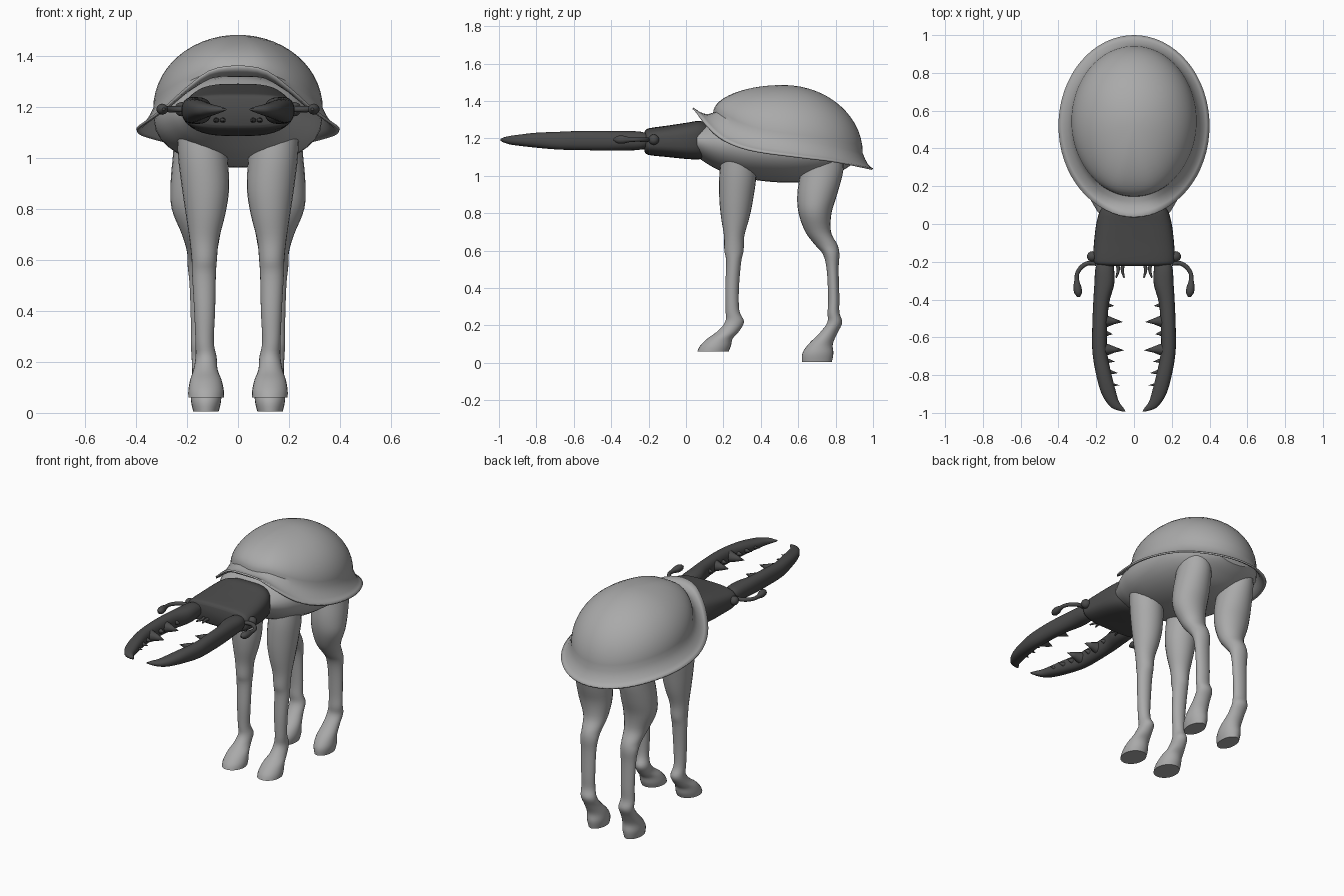
import bpy, bmesh, math
from mathutils import Vector

cube = bpy.data.objects.get("Cube")
if cube:
    bpy.data.objects.remove(cube)


def material(name, value):
    m = bpy.data.materials.new(name)
    m.use_nodes = True
    colour = (value, value, value, 1)
    m.diffuse_color = colour
    m.node_tree.nodes["Principled BSDF"].inputs["Base Color"].default_value = colour
    return m


GREY = material("mid grey", 0.4)
DARK = material("charcoal", 0.07)


def finish(name, bm, mat, angle=45):
    """Turn a bmesh into a smooth-shaded object."""
    bmesh.ops.recalc_face_normals(bm, faces=bm.faces)
    mesh = bpy.data.meshes.new(name)
    bm.to_mesh(mesh)
    bm.free()
    mesh.materials.append(mat)
    ob = bpy.data.objects.new(name, mesh)
    bpy.context.collection.objects.link(ob)
    bpy.ops.object.select_all(action="DESELECT")
    ob.select_set(True)
    bpy.context.view_layer.objects.active = ob
    bpy.ops.object.shade_smooth_by_angle(angle=math.radians(angle))
    return ob


def smooth(rows, steps=4):
    """Catmull-Rom interpolation between rows of numbers."""
    pts = [Vector(r) for r in rows]
    out = []
    for i in range(len(pts) - 1):
        p0, p1, p2 = pts[max(i - 1, 0)], pts[i], pts[i + 1]
        p3 = pts[min(i + 2, len(pts) - 1)]
        m1, m2 = (p2 - p0) / 2, (p3 - p1) / 2
        for k in range(steps):
            t = k / steps
            out.append(p1 * (2*t**3 - 3*t*t + 1) + m1 * (t**3 - 2*t*t + t)
                       + p2 * (3*t*t - 2*t**3) + m2 * (t**3 - t*t))
    return out + [pts[-1]]


def bridge(bm, rings):
    n = len(rings[0])
    for a, b in zip(rings, rings[1:]):
        for i in range(n):
            j = (i + 1) % n
            bm.faces.new((a[i], a[j], b[j], b[i]))


def loft(name, rows, place, mat, power=2, n=24):
    """Skin oval sections given as (position, u min, u max, v min, v max)."""
    bm = bmesh.new()
    rings = []
    for p, u0, u1, v0, v1 in smooth(rows):
        ring = []
        for i in range(n):
            a = math.tau * i / n
            c, s = math.cos(a), math.sin(a)
            u = math.copysign(abs(c) ** (2 / power), c)
            v = math.copysign(abs(s) ** (2 / power), s)
            ring.append(bm.verts.new(place(p, (u0 + u1 + u * (u1 - u0)) / 2,
                                           (v0 + v1 + v * (v1 - v0)) / 2)))
        rings.append(ring)
    bridge(bm, rings)
    bm.faces.new(rings[0])
    bm.faces.new(rings[-1])
    return finish(name, bm, mat)


def tube(name, path, mat, n=12):
    """Round tube along points given as (x, y, z, radius)."""
    bm = bmesh.new()
    pts = smooth(path)
    rings = []
    for i, p in enumerate(pts):
        d = (pts[min(i + 1, len(pts) - 1)] - pts[max(i - 1, 0)]).xyz.normalized()
        side = d.cross(Vector((0, 0, 1))).normalized()
        up = side.cross(d)
        rings.append([bm.verts.new(p.xyz + p.w * (side * math.cos(math.tau * k / n)
                      + up * math.sin(math.tau * k / n))) for k in range(n)])
    bridge(bm, rings)
    bm.faces.new(rings[0])
    bm.faces.new(rings[-1])
    return finish(name, bm, mat)


# Domed shell with a flared brim that lifts at the front
BRIM = smooth([(.04, 1.365), (.06, 1.345), (.11, 1.275), (.2, 1.195), (.35, 1.14),
               (.6, 1.105), (.8, 1.08), (1, 1.04)])


def brim_height(y):
    for a, b in zip(BRIM, BRIM[1:]):
        if y <= b.x:
            return a.y + (b.y - a.y) * (y - a.x) / (b.x - a.x)
    return BRIM[-1].y


def shell_point(angle, t):
    """t from -1 (brim edge) through 0 (foot of the dome) to 1 (crown)."""
    s, c = math.sin(angle), math.cos(angle)
    outer = Vector((.4 * s, .52 + .48 * c, 0))
    outer.z = brim_height(outer.y)
    lift = .08 - .11 * max(0, -c) ** 6
    inner = Vector((.333 * s, .545 + .4 * c, outer.z + lift))
    if t < 0:
        p = inner.lerp(outer, -t)
        p.z -= .018 * math.sin(-t * math.pi)
        return p
    r, h = math.cos(t * math.pi / 2), math.sin(t * math.pi / 2)
    return Vector((inner.x * r, .52 + (inner.y - .52) * r,
                   inner.z + (1.485 - inner.z) * h))


bm = bmesh.new()
SEG = 64
rings = [[bm.verts.new(shell_point(math.tau * i / SEG, t)) for i in range(SEG)]
         for t in [-1, -.75, -.5, -.25] + [k / 14 for k in range(14)]]
bridge(bm, rings)
crown = bm.verts.new((0, .52, 1.485))
for i in range(SEG):
    bm.faces.new((rings[-1][i], rings[-1][(i + 1) % SEG], crown))
shell = finish("shell", bm, GREY, 35)
thick = shell.modifiers.new("thickness", "SOLIDIFY")
thick.thickness = .01

# Belly and head, lofted front to back


def along_y(p, u, v):
    return (u, p, v)


def symmetric(rows):
    return [(y, -w, w, low, high) for y, w, low, high in rows]


loft("belly", symmetric([(.06, .19, 1.1, 1.27), (.12, .225, 1.06, 1.29), (.2, .265, 1.02, 1.32),
     (.35, .315, .98, 1.33), (.55, .33, .963, 1.33), (.73, .3, .98, 1.3),
     (.84, .22, 1.03, 1.22), (.9, .12, 1.07, 1.16)]), along_y, GREY, n=32)
loft("head", symmetric([(-.222, .17, 1.13, 1.235), (-.21, .207, 1.115, 1.25),
     (-.18, .216, 1.108, 1.257), (-.1, .212, 1.1, 1.268), (0, .2, 1.09, 1.283),
     (.07, .18, 1.088, 1.293), (.12, .15, 1.1, 1.28)]), along_y, DARK, power=3.2, n=40)

FRONT_LEG = [(1.1, .19, .36, .05, .24), (1, .178, .375, .04, .235), (.88, .178, .36, .035, .22),
             (.78, .187, .34, .05, .205), (.68, .203, .312, .075, .19), (.6, .205, .308, .083, .182),
             (.54, .215, .295, .087, .18), (.4, .21, .283, .09, .172), (.28, .212, .285, .095, .167),
             (.22, .21, .31, .084, .167), (.17, .17, .285, .08, .175), (.13, .115, .25, .065, .188),
             (.09, .075, .24, .056, .195), (.06, .06, .228, .056, .195)]
BACK_LEG = [(1.1, .63, .84, .08, .25), (1.02, .612, .84, .06, .255), (.9, .595, .808, .05, .265),
            (.8, .602, .778, .055, .26), (.7, .638, .775, .07, .22), (.63, .69, .81, .082, .2),
            (.58, .732, .82, .085, .198), (.5, .752, .816, .092, .19), (.35, .76, .82, .095, .185),
            (.27, .757, .82, .095, .185), (.215, .755, .835, .084, .182), (.16, .715, .81, .08, .18),
            (.1, .655, .785, .068, .183), (.05, .622, .788, .066, .185), (.005, .62, .78, .076, .176)]
MANDIBLE = [(-.19, .11, .19, 1.16, 1.22), (-.24, .105, .205, 1.14, 1.235), (-.32, .105, .21, 1.135, 1.24),
            (-.42, .132, .216, 1.135, 1.24), (-.55, .142, .221, 1.137, 1.24), (-.68, .142, .22, 1.14, 1.235),
            (-.8, .118, .2, 1.15, 1.23), (-.89, .095, .175, 1.16, 1.22), (-.94, .08, .148, 1.167, 1.213),
            (-.975, .055, .115, 1.178, 1.205), (-.992, .045, .065, 1.188, 1.196)]
# Teeth as (y, tip x, base radius)
TEETH = [(-.43, .105, .022), (-.515, .058, .036), (-.58, .112, .02), (-.665, .052, .036),
         (-.725, .1, .02), (-.785, .085, .024), (-.85, .075, .02)]

for label, s in (("left", 1), ("right", -1)):
    # Legs with hooves
    def along_z(p, u, v):
        return (s * v, u, p)

    loft(label + "_front_leg", FRONT_LEG, along_z, GREY)
    loft(label + "_back_leg", BACK_LEG, along_z, GREY)

    # Toothed mandibles
    loft(label + "_mandible", MANDIBLE, lambda p, u, v: (s * u, p, v), DARK, power=2.3)
    bm = bmesh.new()
    for y, tip, r in TEETH:
        ring = [bm.verts.new((s * .155, y + r * math.cos(k * math.pi / 5),
                              1.188 + r * math.sin(k * math.pi / 5))) for k in range(10)]
        mid = [bm.verts.new((s * (.155 + tip) / 2, y + .45 * (v.co.y - y),
                             1.188 + .55 * (v.co.z - 1.188))) for v in ring]
        point = bm.verts.new((s * tip, y - .004, 1.188))
        bridge(bm, [ring, mid])
        bm.faces.new(ring)
        for k in range(10):
            bm.faces.new((mid[k], mid[(k + 1) % 10], point))
    finish(label + "_mandible_teeth", bm, DARK)

    # Clubbed antennae, eyes and mouth feelers
    tube(label + "_antenna", [(s * x, y, 1.193, r) for x, y, r in (
        (.2, -.21, .012), (.24, -.207, .012), (.275, -.225, .012), (.3, -.26, .011),
        (.303, -.3, .013), (.3, -.335, .021), (.295, -.365, .02), (.292, -.387, .006))], DARK)
    bm = bmesh.new()
    bmesh.ops.create_uvsphere(bm, u_segments=16, v_segments=10, radius=.028)
    bmesh.ops.translate(bm, verts=bm.verts, vec=(s * .221, -.172, 1.193))
    finish(label + "_eye", bm, DARK)
    for part, x, bend in (("outer", .095, -.012), ("inner", .052, .01)):
        tube(label + "_" + part + "_feeler", [(s * x, -.2, 1.15, .01),
             (s * (x + bend), -.24, 1.15, .009), (s * x, -.285, 1.15, .004)], DARK)
